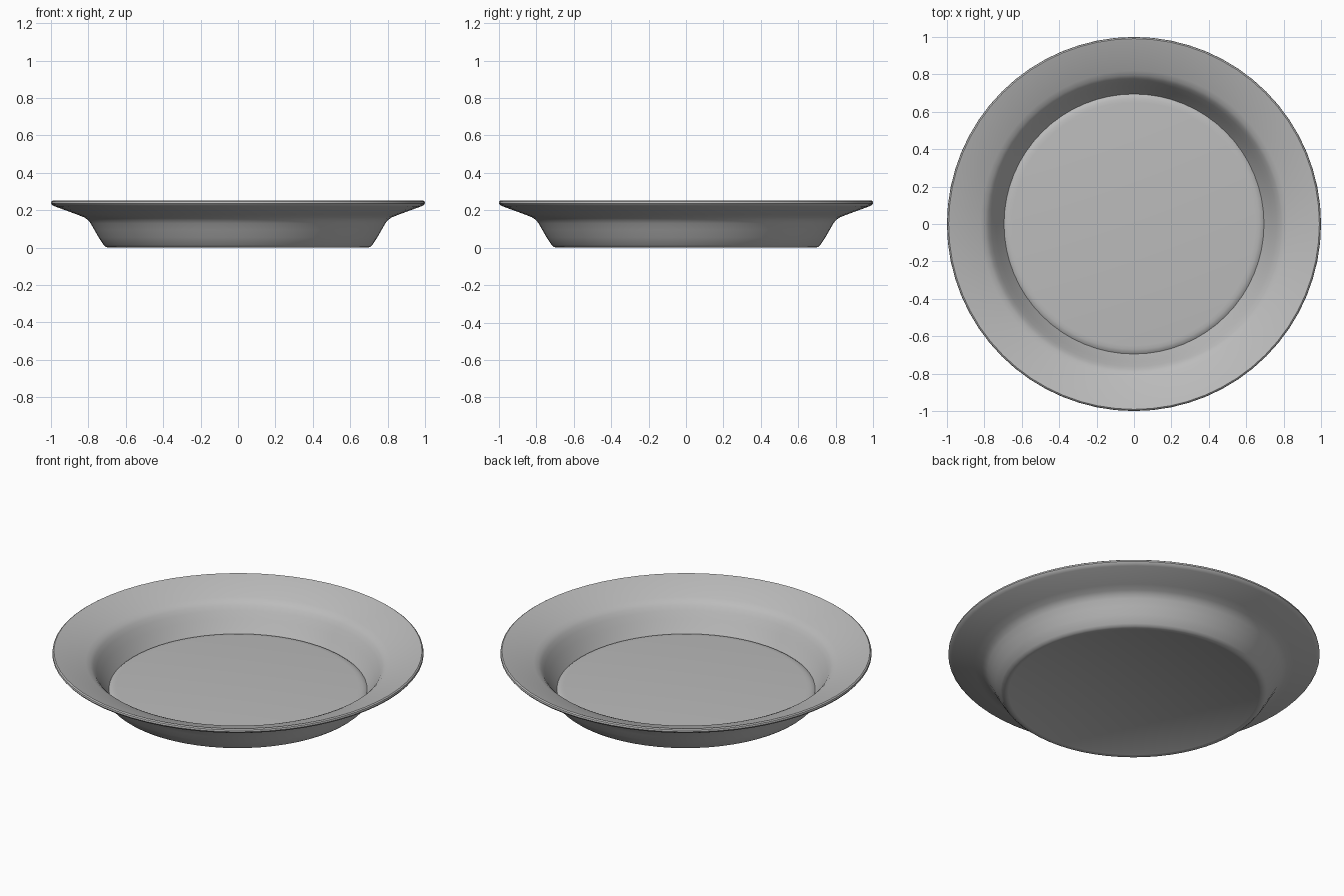
import bpy
import math

cube = bpy.data.objects.get("Cube")
if cube:
    bpy.data.objects.remove(cube, do_unlink=True)

SIDES = 64

# Glaze colour
glaze = bpy.data.materials.new("grey_glaze")
glaze.use_nodes = True
grey = (0.5, 0.5, 0.5, 1)
glaze.diffuse_color = grey
glaze.node_tree.nodes["Principled BSDF"].inputs["Base Color"].default_value = grey

# Cross-section (radius, height): underside, foot, outer wall, rim, inner wall, floor
profile = [
    (0.668, 0.005), (0.675, 0.001), (0.69, 0.0), (0.705, 0.003), (0.718, 0.014),
    (0.745, 0.055), (0.768, 0.095), (0.788, 0.13), (0.802, 0.148), (0.822, 0.162),
    (0.86, 0.177), (0.98, 0.221), (0.993, 0.228), (1.0, 0.237), (0.998, 0.247),
    (0.991, 0.252), (0.982, 0.25), (0.88, 0.212), (0.82, 0.19), (0.795, 0.178),
    (0.778, 0.162), (0.762, 0.138), (0.738, 0.098), (0.715, 0.058), (0.695, 0.027),
    (0.685, 0.034), (0.67, 0.038), (0.65, 0.04),
]


def lathe(name, points, sides):
    """Spin a cross-section around z and cap both ends with flat discs."""
    verts = [(r * math.cos(2 * math.pi * s / sides), r * math.sin(2 * math.pi * s / sides), z)
             for r, z in points for s in range(sides)]
    faces = [(k * sides + s, k * sides + (s + 1) % sides,
              (k + 1) * sides + (s + 1) % sides, (k + 1) * sides + s)
             for k in range(len(points) - 1) for s in range(sides)]
    last = (len(points) - 1) * sides
    faces.append(tuple(reversed(range(sides))))
    faces.append(tuple(range(last, last + sides)))
    mesh = bpy.data.meshes.new(name)
    mesh.from_pydata(verts, [], faces)
    obj = bpy.data.objects.new(name, mesh)
    bpy.context.collection.objects.link(obj)
    return obj


# Plate
plate = lathe("plate", profile, SIDES)
plate.data.materials.append(glaze)
bpy.ops.object.select_all(action="DESELECT")
plate.select_set(True)
bpy.context.view_layer.objects.active = plate
bpy.ops.object.shade_smooth_by_angle(angle=math.radians(40))
